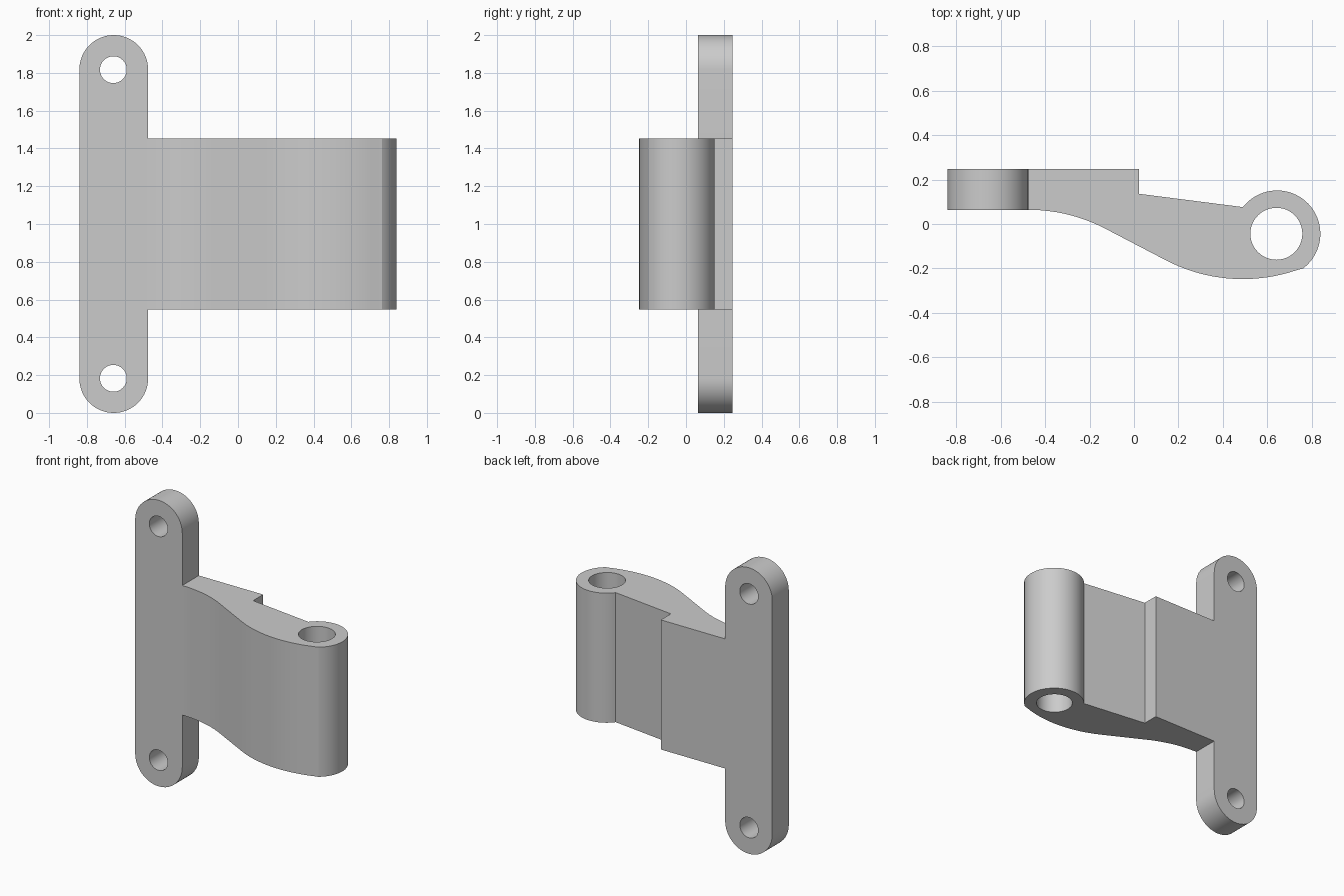
import bpy, bmesh
from math import sin, cos, pi, radians, atan2, acos, hypot

if "Cube" in bpy.data.objects:
    bpy.data.objects.remove(bpy.data.objects["Cube"])

Y0, Y1 = 0.064, 0.247          # mounting plate thickness range
Z0, Z1 = 0.547, 1.453          # arm height range
PX, PR = -0.658, 0.182         # plate centre line and end radius
SIDE = PX + PR                 # plate face the arm grows from
BX, BY, BR = 0.644, -0.044, 0.195   # hinge barrel


def arc(cx, cy, r, a0, a1, n):
    return [(cx + r * cos(a0 + (a1 - a0) * i / n),
             cy + r * sin(a0 + (a1 - a0) * i / n)) for i in range(n + 1)]


def circle(cx, cy, r, n=48):
    return arc(cx, cy, r, 0, 2 * pi, n)[:-1]


def extrude(bm, loops, place, depth):
    """Fill an outline with holes, then extrude it along depth."""
    edges = []
    for loop in loops:
        vs = [bm.verts.new(place(u, v)) for u, v in loop]
        edges += [bm.edges.new((vs[i - 1], vs[i])) for i in range(len(vs))]
    fill = bmesh.ops.triangle_fill(bm, edges=edges, use_beauty=True)
    faces = [g for g in fill["geom"] if isinstance(g, bmesh.types.BMFace)]
    new = bmesh.ops.extrude_face_region(bm, geom=faces, use_keep_orig=True)
    verts = [g for g in new["geom"] if isinstance(g, bmesh.types.BMVert)]
    bmesh.ops.translate(bm, verts=verts, vec=depth)


bm = bmesh.new()

# Mounting plate: rounded strip with two screw holes
plate = (arc(PX, 2 - PR, PR, 0, pi, 32) + arc(PX, PR, PR, pi, 2 * pi, 32)
         + [(SIDE, Z0), (SIDE, Z1)])
holes = [circle(PX - 0.002, z, 0.071) for z in (0.183, 1.817)]
extrude(bm, [plate] + holes, lambda u, v: (u, Y0, v), (0, Y1 - Y0, 0))

# Arm: stepped back, barrel, and S-shaped front made of two tangent arcs
R = 0.75
c1, c2 = (SIDE, Y0 - R), (0.49, -0.248 + R)
dx, dy = c2[0] - c1[0], c2[1] - c1[1]
t = atan2(dx, dy) - acos(min(1, 2 * R / hypot(dx, dy)))
barrel = arc(BX, BY, BR, radians(142), radians(-53), 40)
end = atan2(barrel[-1][0] - c2[0], c2[1] - barrel[-1][1])
arm = [(SIDE, Y1), (0.022, Y1), (0.022, 0.136)] + barrel
arm += arc(*c2, R, -pi / 2 + end, -pi / 2 - t, 20)[1:]
arm += arc(*c1, R, pi / 2 - t, pi / 2, 14)
extrude(bm, [arm, circle(BX - 0.003, BY, 0.117)],
        lambda u, v: (u, v, Z0), (0, 0, Z1 - Z0))

# Weld the arm to the plate and drop the faces hidden in the joint
bmesh.ops.remove_doubles(bm, verts=bm.verts, dist=0.0005)
inner = [f for f in bm.faces if all(abs(v.co.x - SIDE) < 1e-4
         and Z0 - 1e-3 < v.co.z < Z1 + 1e-3 for v in f.verts)]
bmesh.ops.delete(bm, geom=inner, context='FACES')
bmesh.ops.recalc_face_normals(bm, faces=bm.faces)

mesh = bpy.data.meshes.new("hinge_bracket")
bm.to_mesh(mesh)
bm.free()
obj = bpy.data.objects.new("hinge_bracket", mesh)
bpy.context.collection.objects.link(obj)
bpy.context.view_layer.objects.active = obj
obj.select_set(True)
bpy.ops.object.shade_smooth_by_angle(angle=radians(12))
